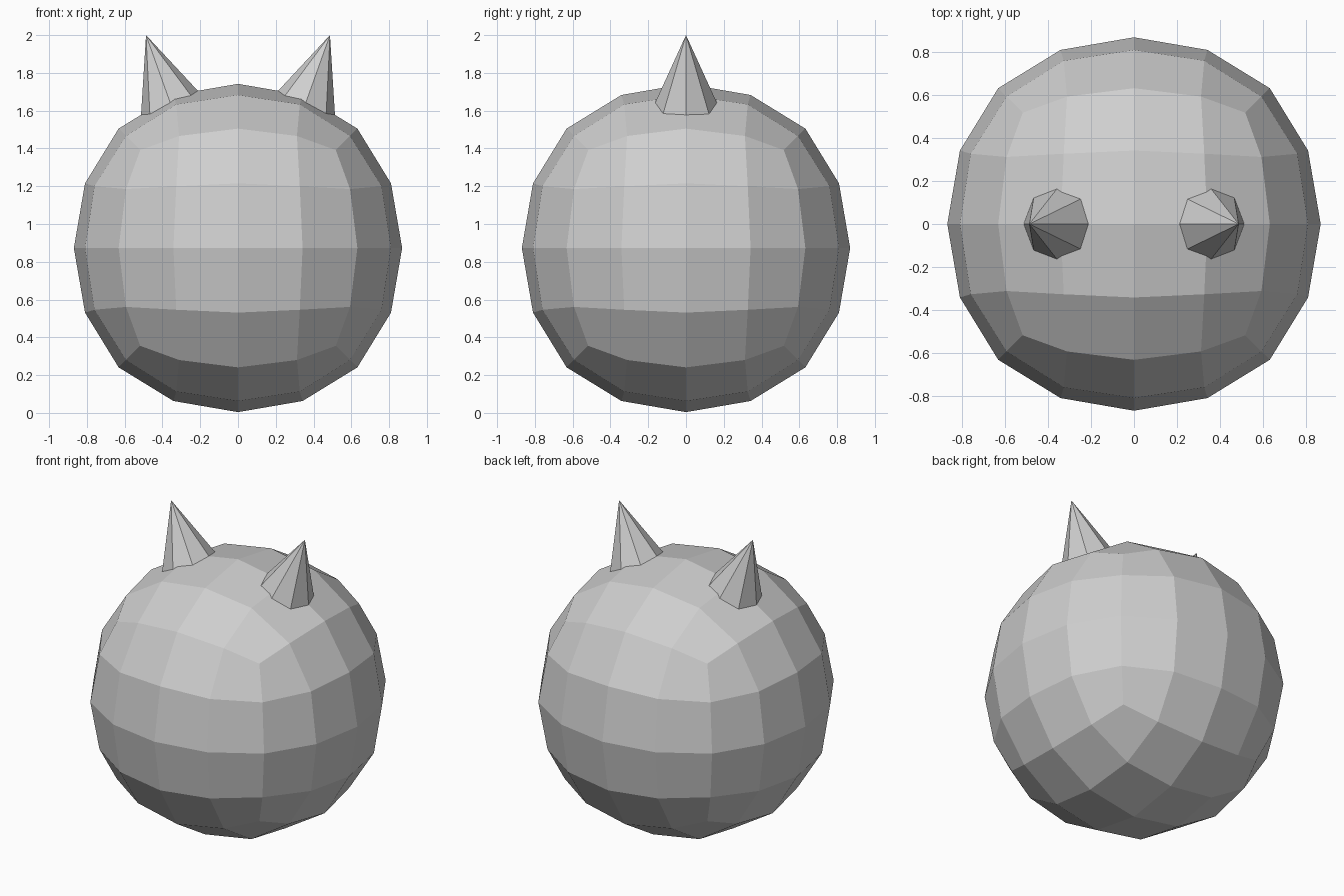
import bpy, bmesh, math
from mathutils import Matrix, Vector

if "Cube" in bpy.data.objects:
    bpy.data.objects.remove(bpy.data.objects["Cube"])

CENTRE_Z = 0.873

grey = bpy.data.materials.new("light grey")
grey.diffuse_color = (0.62, 0.62, 0.62, 1)
grey.use_nodes = True
grey.node_tree.nodes["Principled BSDF"].inputs["Base Color"].default_value = grey.diffuse_color


def finish(bm, name):
    bmesh.ops.recalc_face_normals(bm, faces=bm.faces)
    mesh = bpy.data.meshes.new(name)
    bm.to_mesh(mesh)
    bm.free()
    mesh.materials.append(grey)
    obj = bpy.data.objects.new(name, mesh)
    bpy.context.collection.objects.link(obj)
    return obj


# Body: a cube cut 4 x 4 per side and rounded into a ball.
# Keys are the sorted distances from the centre in half-steps of the cube grid.
ROUND = {
    (0, 0, 2): (0, 0, 0.869),
    (0, 1, 2): (0, 0.342, 0.81),
    (1, 1, 2): (0.327, 0.327, 0.76),
    (0, 2, 2): (0, 0.632, 0.632),
    (1, 2, 2): (0.312, 0.593, 0.593),
    (2, 2, 2): (0.518, 0.518, 0.518),
}
bm = bmesh.new()
bmesh.ops.create_cube(bm, size=4)
bmesh.ops.subdivide_edges(bm, edges=bm.edges[:], cuts=3, use_grid_fill=True)
for v in bm.verts:
    grid = [round(c) for c in v.co]
    order = sorted(range(3), key=lambda i: abs(grid[i]))
    radii = ROUND[tuple(abs(grid[i]) for i in order)]
    for i, r in zip(order, radii):
        v.co[i] = math.copysign(r, grid[i])
bmesh.ops.translate(bm, verts=bm.verts, vec=(0, 0, CENTRE_Z))
finish(bm, "body")

# Horns: eight-sided cones leaning outwards, with their bases sunk in the body
DEPTH = 0.5
for side, name in ((-1, "left_horn"), (1, "right_horn")):
    bm = bmesh.new()
    bmesh.ops.create_cone(bm, cap_ends=True, segments=8, radius1=DEPTH * 0.43,
                          radius2=0, depth=DEPTH)
    bmesh.ops.remove_doubles(bm, verts=bm.verts, dist=0.0001)
    place = (Matrix.Translation((side * 0.487, 0, 2.0))
             @ Matrix.Rotation(side * math.radians(19.7), 4, 'Y')
             @ Matrix.Translation((0, 0, -DEPTH / 2)))
    bmesh.ops.transform(bm, matrix=place, verts=bm.verts)
    finish(bm, name)
